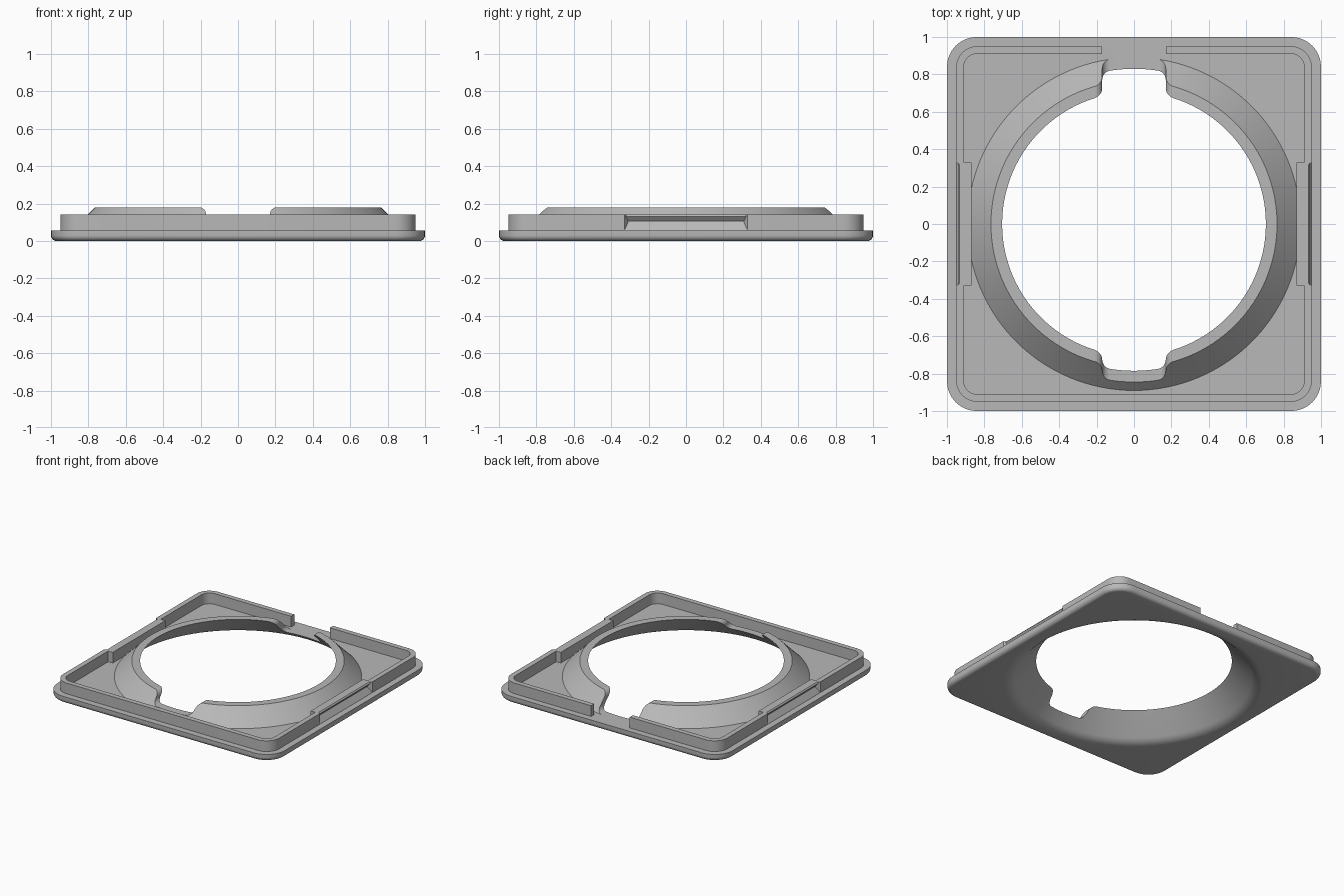
import bpy, bmesh
from math import sin, cos, pi

cube = bpy.data.objects.get("Cube")
if cube:
    bpy.data.objects.remove(cube, do_unlink=True)

grey = bpy.data.materials.new("plain grey")
grey.use_nodes = True
COLOUR = (0.48, 0.48, 0.48, 1)
grey.diffuse_color = COLOUR
grey.node_tree.nodes["Principled BSDF"].inputs["Base Color"].default_value = COLOUR


def loft(name, rings):
    """Closed solid skinned through matching rings, capped at both ends."""
    bm = bmesh.new()
    loops = [[bm.verts.new(p) for p in ring] for ring in rings]
    n = len(loops[0])
    for a, b in zip(loops, loops[1:]):
        for i in range(n):
            j = (i + 1) % n
            bm.faces.new((a[i], a[j], b[j], b[i]))
    bm.faces.new(loops[0][::-1])
    bm.faces.new(loops[-1])
    bmesh.ops.remove_doubles(bm, verts=bm.verts, dist=1e-5)
    bmesh.ops.recalc_face_normals(bm, faces=bm.faces)
    mesh = bpy.data.meshes.new(name)
    bm.to_mesh(mesh)
    bm.free()
    mesh.materials.append(grey)
    ob = bpy.data.objects.new(name, mesh)
    bpy.context.collection.objects.link(ob)
    return ob


def arc(cx, cy, r, start, end, steps=8):
    return [(cx + r * cos(start + (end - start) * i / steps),
             cy + r * sin(start + (end - start) * i / steps)) for i in range(steps + 1)]


def rounded_square(half, radius, z):
    c = half - radius
    corners = [(c, c), (-c, c), (-c, -c), (c, -c)]
    return [(x, y, z) for k, (cx, cy) in enumerate(corners)
            for x, y in arc(cx, cy, radius, k * pi / 2, (k + 1) * pi / 2)]


def circle(r, z, n=128):
    return [(r * cos(2 * pi * i / n), r * sin(2 * pi * i / n), z) for i in range(n)]


def box(name, x0, x1, y0, y1, z0, z1):
    return loft(name, [[(x0, y0, z), (x1, y0, z), (x1, y1, z), (x0, y1, z)] for z in (z0, z1)])


def boolean(ob, other, operation):
    other.hide_render = True
    mod = ob.modifiers.new(operation, "BOOLEAN")
    mod.operation, mod.solver, mod.object = operation, "EXACT", other
    bpy.context.view_layer.objects.active = ob
    bpy.ops.object.modifier_apply(modifier=mod.name)
    bpy.data.objects.remove(other, do_unlink=True)


def notch(bottom, y0, y1):
    """Slot with rounded shoulders and rounded floor corners, cut along y."""
    f = 0.04
    side = [(0.21, 0.3)] + arc(0.21, 0.14, f, pi / 2, pi)
    side += arc(0.13, bottom + f, f, 0, -pi / 2)
    outline = side + [(-x, z) for x, z in reversed(side)]
    return loft("notch_cutter", [[(x, y, z) for x, z in outline] for y in (y0, y1)])


FLOOR, RIM, TOP = 0.055, 0.14, 0.18

# Base plate with a rounded lower edge
edge = 0.03
rings = [rounded_square(1 - edge + r, 0.16 - edge + r, z)
         for r, z in arc(0, edge, edge, -pi / 2, 0, 6)]
frame = loft("base_frame", rings + [rounded_square(1, 0.16, FLOOR)])

# Raised conical collar
boolean(frame, loft("collar", [circle(0.915, 0.03), circle(0.765, TOP)]), "UNION")

# Tapered opening that flares smoothly into the underside
flare = []
a, b, c = (0.935, 0), (0.885, 0), (0.85, 0.035)
for i in range(9):
    t = i / 8
    flare.append([(1 - t) ** 2 * p + 2 * t * (1 - t) * q + t * t * s for p, q, s in zip(a, b, c)])
profile = [(0.935, -0.1)] + flare + [(0.705, TOP), (0.705, 0.3)]
boolean(frame, loft("opening_cutter", [circle(r, z) for r, z in profile]), "DIFFERENCE")

# Front and back notches in the collar
boolean(frame, notch(0.10, -1.1, -0.5), "DIFFERENCE")
boolean(frame, notch(FLOOR, 0.5, 1.1), "DIFFERENCE")

# Upright rim
rim = loft("rim_wall", [rounded_square(0.95, 0.11, z) for z in (FLOOR - 0.005, RIM)])
boolean(rim, loft("rim_inside", [rounded_square(0.91, 0.07, z) for z in (0, 0.3)]), "DIFFERENCE")
boolean(rim, box("gap_cutter", -0.17, 0.17, 0.8, 1.1, 0, 0.3), "DIFFERENCE")

# Thick side blocks with a tapered snap groove outside
section = [(0.954, 0.05), (0.92, 0.1), (0.92, 0.106), (0.94, 0.13), (0.93, RIM + 0.002), (0.96, RIM + 0.002)]
for s in (-1, 1):
    lo, hi = sorted((s * 0.87, s * 0.93))
    boolean(rim, box("side_block", lo, hi, -0.33, 0.33, FLOOR - 0.005, RIM), "UNION")
    groove = [[(s * x, e * (0.33 - 0.7 * (0.95 - x)), z) for x, z in section] for e in (-1, 1)]
    boolean(rim, loft("groove_cutter", groove), "DIFFERENCE")

# Smooth curves, sharp edges
for ob in (frame, rim):
    bpy.ops.object.select_all(action="DESELECT")
    ob.select_set(True)
    bpy.context.view_layer.objects.active = ob
    bpy.ops.object.shade_smooth_by_angle(angle=pi / 7)
